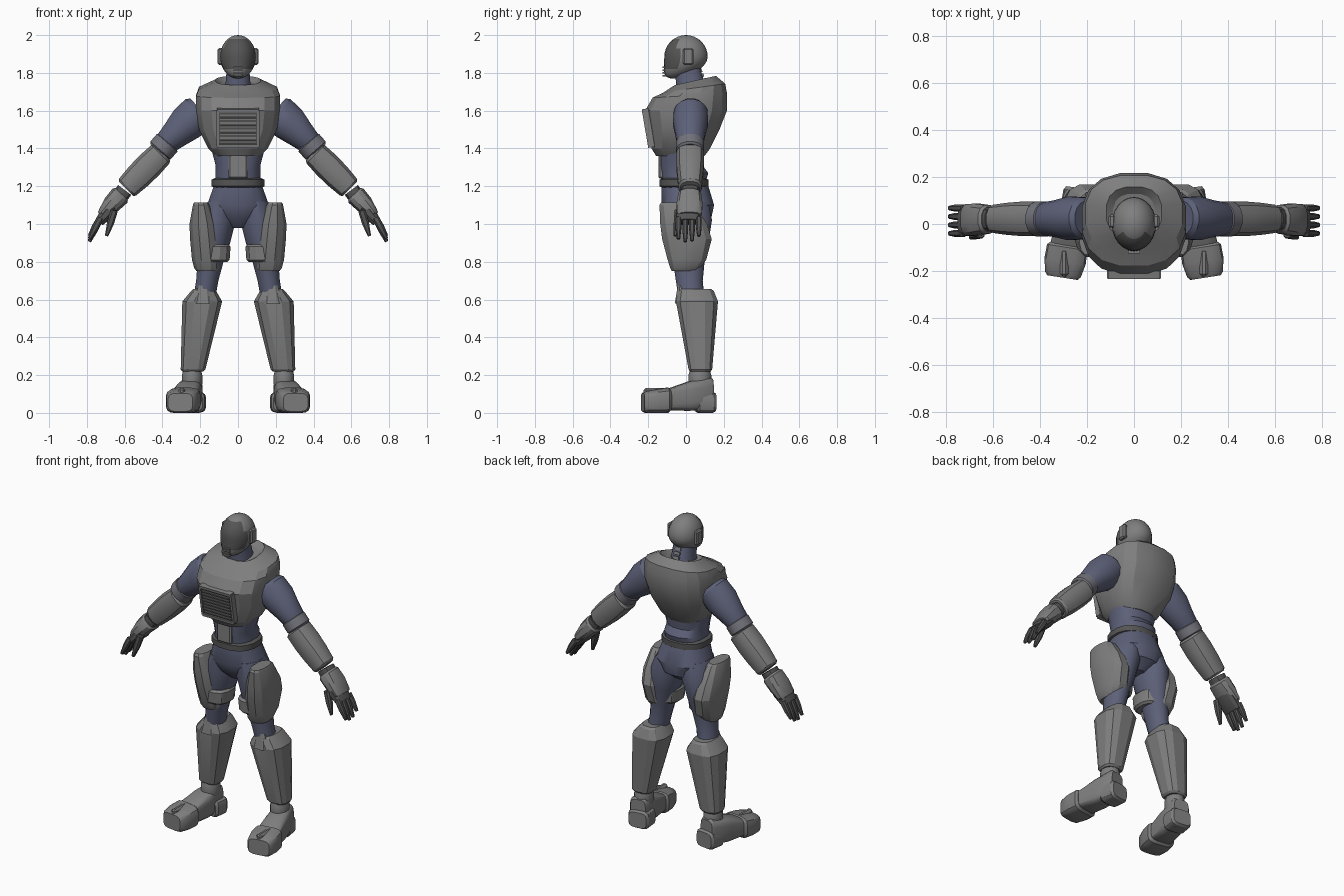
import bpy, bmesh, math
from mathutils import Vector

if "Cube" in bpy.data.objects:
    bpy.data.objects.remove(bpy.data.objects["Cube"])


def material(name, red, green, blue):
    mat = bpy.data.materials.new(name)
    mat.use_nodes = True
    mat.diffuse_color = (red, green, blue, 1)
    shader = mat.node_tree.nodes["Principled BSDF"]
    shader.inputs["Base Color"].default_value = mat.diffuse_color
    return mat


armour = material("armour grey", .21, .21, .21)
suit = material("suit blue", .11, .12, .19)
dark = material("dark grey", .09, .09, .09)
cuff_grey = material("cuff grey", .17, .17, .2)


def finish(name, bm, *materials, angle=30):
    bmesh.ops.recalc_face_normals(bm, faces=bm.faces[:])
    mesh = bpy.data.meshes.new(name)
    bm.to_mesh(mesh)
    bm.free()
    for mat in materials:
        mesh.materials.append(mat)
    for polygon in mesh.polygons:
        polygon.use_smooth = True
    mesh.set_sharp_from_angle(angle=math.radians(angle))
    part = bpy.data.objects.new(name, mesh)
    bpy.context.scene.collection.objects.link(part)
    return part


def ring(centre, along_u, along_v, sides, power):
    """Points of a rounded outline with the given half axes."""
    points = []
    for i in range(sides):
        turn = math.tau * (i + .5) / sides
        c, d = math.cos(turn), math.sin(turn)
        points.append(centre + along_u * math.copysign(abs(c) ** (2 / power), c)
                      + along_v * math.copysign(abs(d) ** (2 / power), d))
    return points


def skin(name, rings, mat, side=1, lip=0.0, angle=30):
    """Join the rings; a lip adds a chamfered rim at both ends."""
    def rim(outer, inner):
        centre = sum(outer, Vector()) / len(outer)
        outward = (centre - sum(inner, Vector()) / len(inner)).normalized()
        return [centre + outward * lip + (p - centre) * .85 for p in outer]

    if lip:
        rings = [rim(rings[0], rings[1]), *rings, rim(rings[-1], rings[-2])]
    bm = bmesh.new()
    loops = [[bm.verts.new((p.x * side, p.y, p.z)) for p in points] for points in rings]
    for low, high in zip(loops, loops[1:]):
        for i in range(len(low)):
            bm.faces.new((low[i - 1], low[i], high[i], high[i - 1]))
    bm.faces.new(loops[0])
    bm.faces.new(loops[-1])
    return finish(name, bm, mat, angle=angle)


def column(name, mat, rows, foot=0, head=0, sides=16, power=2.4, slope_from=2, **options):
    """Upright part; rows hold height, half width, front and back. x runs from foot to head."""
    rings = []
    base, height = rows[0][0], rows[-1][0] - rows[0][0]
    for z, width, front, back in rows:
        x = foot + (head - foot) * (z - base) / height
        depth = (back - front) / 2
        tilt = 2 * max(0, z - slope_from)
        rings.append(ring(Vector((x, (front + back) / 2, z)), Vector((width, 0, 0)),
                          Vector((0, depth, depth * tilt)), sides, power))
    return skin(name, rings, mat, **options)


def tube(name, mat, start, end, sizes, flat=(0, 1, 0), sides=12, power=2.6, **options):
    """Straight part with evenly spaced sections of the given half sizes."""
    start, end, flat = Vector(start), Vector(end), Vector(flat)
    across = flat.cross(end - start).normalized()
    rings = [ring(start.lerp(end, i / (len(sizes) - 1)), across * wide, flat * deep, sides, power)
             for i, (wide, deep) in enumerate(sizes)]
    return skin(name, rings, mat, **options)


def box(name, mat, centre, size, tilt=0, bevel=0.0):
    bm = bmesh.new()
    bmesh.ops.create_cube(bm, size=1)
    bmesh.ops.scale(bm, vec=size, verts=bm.verts)
    if bevel:
        bmesh.ops.bevel(bm, geom=bm.edges[:], offset=bevel, segments=1, affect='EDGES')
    part = finish(name, bm, mat)
    part.location = centre
    part.rotation_euler.x = tilt
    return part


# Helmet: a ball drawn forward into a chin, with the face as a dark visor
bm = bmesh.new()
bmesh.ops.create_uvsphere(bm, u_segments=24, v_segments=16, radius=1)
for vert in bm.verts:
    vert.co.y -= .6 * min(0, vert.co.z) ** 2
    vert.co = Vector((vert.co.x * .095, vert.co.y * .115, 1.885 + vert.co.z * .115))
for face in bm.faces:
    centre = face.calc_center_median()
    face.material_index = int(centre.y < -.04 and 1.82 < centre.z < 1.98)
finish("helmet", bm, armour, dark)
for i in range(4):
    box("mouth_vent", armour, (0, -.115, 1.785 + i * .015), (.05, .02, .008))
    box("neck_vertebra", armour, (0, .09 - i * .01, 1.76 + i * .025), (.04, .03, .018), tilt=.3)
column("neck", suit, [(1.68, .08, -.05, .12), (1.76, .065, -.055, .095), (1.85, .06, -.07, .07)])

# Chest shell, abdomen, belt and pelvis
column("chest_shell", armour, [
    (1.36, .12, -.16, .1), (1.4, .16, -.185, .13), (1.5, .21, -.2, .18), (1.6, .225, -.22, .22),
    (1.68, .225, -.18, .22), (1.72, .21, -.12, .21), (1.76, .12, -.06, .16), (1.74, .09, -.04, .13)],
    slope_from=1.65, power=2.5, angle=22)
column("abdomen", suit, [(1.2, .125, -.125, .1), (1.27, .12, -.135, .12), (1.31, .12, -.14, .09),
                         (1.42, .15, -.14, .1)])
box("abdomen_plate", armour, (0, -.13, 1.31), (.1, .03, .14), bevel=.008)
column("belt", dark, [(1.2, .142, -.142, .12), (1.235, .142, -.142, .12)], lip=.01)
column("pelvis", suit, [(.98, .04, -.05, .07), (1.03, .12, -.1, .135), (1.1, .165, -.13, .15),
                        (1.2, .13, -.13, .12)], sides=20)

# Chest vent: dark recess with slats and a raised frame, on the sloping front
vent_z, slope = 1.508, .17


def vent_box(name, mat, x, rise, size):
    box(name, mat, (x, -.2 - slope * rise, vent_z + rise), size, tilt=slope)


vent_box("vent_recess", dark, 0, 0, (.2, .02, .17))
for i in range(8):
    vent_box("vent_slat", armour, 0, (i - 3.5) * .02, (.19, .035, .009))
for sign in (-1, 1):
    vent_box("vent_frame_side", armour, sign * .108, 0, (.014, .035, .19))
    vent_box("vent_frame_bar", armour, 0, sign * .093, (.22, .035, .018))

for side, label in ((1, "left_"), (-1, "right_")):
    box(label + "ear", armour, (side * .094, .012, 1.887), (.028, .055, .09), bevel=.008)

    # Arm: sleeve, elbow cuff, gauntlet and wrist
    shoulder, elbow, wrist = (.21, .025, 1.59), (.39, .022, 1.42), (.6, .022, 1.18)
    tube(label + "sleeve", suit, shoulder, elbow, [(.1, .09), (.1, .095), (.08, .08), (.062, .07)],
         sides=16, power=2, lip=.02, side=side)
    tube(label + "elbow_cuff", cuff_grey, (.375, .022, 1.43), (.41, .022, 1.39),
         [(.073, .076), (.073, .076)], sides=16, power=2, lip=.01, side=side)
    tube(label + "gauntlet", armour, (.41, .022, 1.37), (.585, .022, 1.195),
         [(.07, .075), (.075, .075), (.073, .07), (.065, .062)], lip=.012, side=side)
    tube(label + "wrist", dark, wrist, (.63, .02, 1.14), [(.045, .05), (.045, .05)], side=side)

    # Hand: guard plate, palm, four fingers and a thumb
    tube(label + "hand_guard", armour, (.625, .02, 1.15), (.715, .018, 1.055),
         [(.056, .062), (.05, .07), (.03, .068)], lip=.012, side=side)
    tube(label + "palm", dark, (.64, .015, 1.12), (.735, .012, 1.01),
         [(.035, .055), (.04, .066), (.025, .064)], side=side)
    for i, tip in enumerate((.925, .91, .915, .94)):
        y = i * .036 - .04
        tube(label + "finger", dark, (.73, y, 1.03), (.785, y, tip),
             [(.019, .016), (.018, .016), (.01, .01)], sides=8, lip=.004, side=side)
    tube(label + "thumb", dark, (.655, -.04, 1.07), (.695, -.056, .94),
         [(.02, .022), (.02, .018), (.01, .01)], sides=8, lip=.004, side=side)

    # Leg, thigh shell and inner knee guard
    column(label + "leg", suit, [(.6, .06, -.04, .1), (.7, .06, -.055, .09), (.8, .07, -.07, .1),
                                 (.9, .088, -.095, .12), (1.02, .098, -.11, .14), (1.12, .07, -.11, .12)],
           foot=.18, head=.09, power=2, side=side)
    column(label + "thigh_shell", armour, [(.765, .068, -.085, .075), (.81, .077, -.1, .11), (.92, .077, -.13, .14),
                                           (1.0, .073, -.14, .115), (1.1, .045, -.143, .05)],
           foot=.165, head=.195, sides=12, lip=.015, angle=22, side=side)
    column(label + "inner_knee_guard", armour, [(.81, .083, -.1, .08), (.88, .083, -.105, .085)],
           foot=.125, head=.12, sides=12, lip=.012, side=side)

    # Shin shell, knee tip and ankle
    column(label + "shin_shell", armour, [(.23, .067, .012, .14), (.59, .108, -.056, .172), (.645, .068, -.045, .15)],
           foot=.238, head=.182, sides=12, power=2.8, lip=.012, angle=22, side=side)
    column(label + "knee_tip", armour, [(.58, .06, -.062, .02), (.675, .03, -.045, 0)],
           foot=.185, head=.18, sides=8, side=side)
    column(label + "ankle", armour, [(.15, .055, .012, .135), (.2, .055, .012, .135)],
           foot=.243, head=.243, power=2, lip=.03, side=side)

    # Boot: toe cap with centre strip, body and heel, all resting on the ground
    up = dict(flat=(0, 0, 1), sides=16, power=4, lip=.014, side=side)
    tube(label + "boot_toe", armour, (.285, -.1, .067), (.303, -.215, .057),
         [(.088, .067), (.09, .064), (.078, .057)], **up)
    tube(label + "boot_body", armour, (.285, -.1, .07), (.243, .125, .106),
         [(.075, .056), (.068, .078), (.056, .083)], **up)
    tube(label + "boot_heel", armour, (.245, .065, .056), (.235, .14, .056),
         [(.07, .056), (.067, .056)], **up)
    box(label + "toe_strip", armour, (side * .298, -.165, .068), (.036, .12, .13), bevel=.012)
